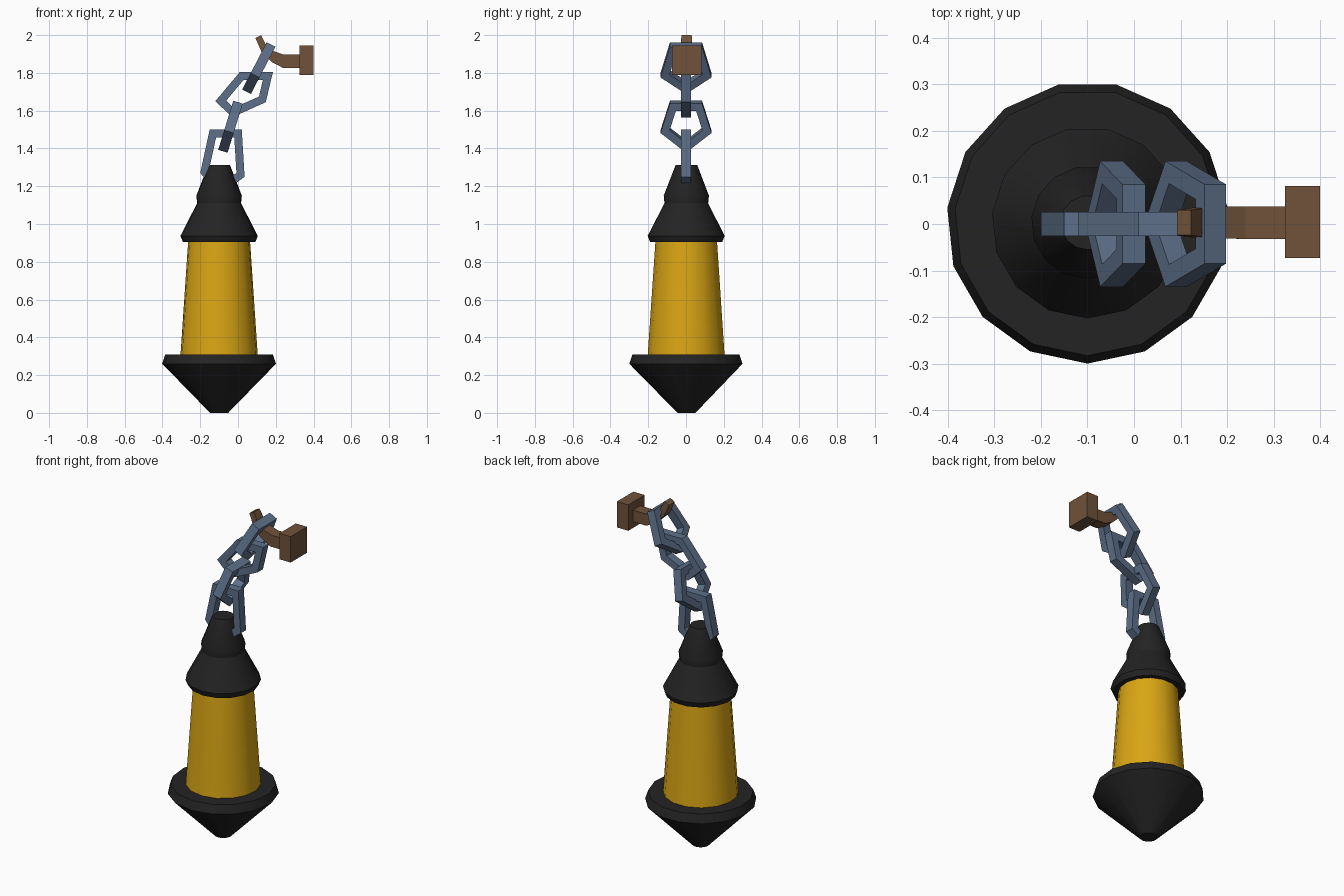
import bpy, bmesh, math
from mathutils import Vector

if "Cube" in bpy.data.objects:
    bpy.data.objects.remove(bpy.data.objects["Cube"])


def material(name, rgb):
    m = bpy.data.materials.new(name)
    m.use_nodes = True
    m.diffuse_color = (*rgb, 1)
    m.node_tree.nodes["Principled BSDF"].inputs["Base Color"].default_value = (*rgb, 1)
    return m


black = material("black iron", (0.017, 0.017, 0.017))
amber = material("amber glass", (0.70, 0.38, 0.007))
steel = material("blue steel", (0.11, 0.16, 0.25))
wood = material("brown wood", (0.16, 0.085, 0.042))


def build(name, rings, mat, caps=True, smooth=False):
    """Bridge a list of equal-sized point rings; closed loop when caps is False."""
    bm = bmesh.new()
    loops = [[bm.verts.new(p) for p in r] for r in rings]
    n = len(loops[0])
    for k in range(len(loops) - (1 if caps else 0)):
        a, b = loops[k], loops[(k + 1) % len(loops)]
        for i in range(n):
            j = (i + 1) % n
            bm.faces.new((a[i], a[j], b[j], b[i]))
    if caps:
        bm.faces.new(loops[0])
        bm.faces.new(loops[-1])
    bmesh.ops.recalc_face_normals(bm, faces=bm.faces)
    me = bpy.data.meshes.new(name)
    bm.to_mesh(me)
    bm.free()
    me.materials.append(mat)
    ob = bpy.data.objects.new(name, me)
    bpy.context.collection.objects.link(ob)
    if smooth:
        bpy.ops.object.select_all(action="DESELECT")
        ob.select_set(True)
        bpy.context.view_layer.objects.active = ob
        bpy.ops.object.shade_smooth_by_angle(angle=math.radians(30))


def turned(name, profile, mat, sides=15):
    """Round part from (radius, height) pairs around the lantern axis."""
    rings = []
    for r, z in profile:
        angles = [math.tau * i / sides - math.pi / 2 for i in range(sides)]
        rings.append([(-0.1 + r * math.cos(a), 0.003 + r * math.sin(a), z) for a in angles])
    build(name, rings, mat, smooth=True)


def link(name, corners, width=0.052, depth=0.042):
    """Chain link: mitred bar swept round a flat pentagon of outer corners."""
    pts = [Vector(c) for c in corners]
    normal = (pts[1] - pts[0]).cross(pts[2] - pts[0]).normalized()
    centre = sum(pts, Vector()) / len(pts)
    rings = []
    for i, p in enumerate(pts):
        u = (pts[i - 1] - p).normalized()
        v = (pts[(i + 1) % len(pts)] - p).normalized()
        inward = (u + v).normalized()
        miter = depth / math.sin(u.angle(v) / 2)
        side = normal * width / 2
        q = p + inward * miter
        rings.append([p + side, p - side, q - side, q + side])
    build(name, rings, steel, caps=False)


def cross_link(name, apex, flat, shoulder):
    """Link turned across the chain, given its (x, z) ends and shoulder position."""
    a, f = Vector((apex[0], 0, apex[1])), Vector((flat[0], 0, flat[1]))
    s, y = a.lerp(f, shoulder), Vector((0, 1, 0))
    link(name, [a, s + y * 0.135, f + y * 0.085, f - y * 0.085, s - y * 0.135])


# Lantern body
turned("base", [(0.048, 0), (0.303, 0.26), (0.286, 0.31)], black)
turned("glass", [(0.206, 0.30), (0.164, 0.92)], amber)
turned("cap", [(0.193, 0.905), (0.206, 0.937), (0.117, 1.11),
               (0.121, 1.15), (0.058, 1.312)], black)

# Chain, from the cap up to the hook
link("chain_link_1", [(x, 0, z) for x, z in
     ((-0.15, 1.5), (0.02, 1.5), (0.035, 1.25), (-0.1, 1.15), (-0.2, 1.27))])
cross_link("chain_link_2", (-0.08, 1.385), (0.0, 1.645), 0.4)
link("chain_link_3", [(x, 0, z) for x, z in
     ((0.01, 1.805), (0.185, 1.805), (0.147, 1.645), (-0.03, 1.565), (-0.12, 1.65))])
cross_link("chain_link_4", (0.045, 1.70), (0.175, 1.95), 0.35)

# Hook arm, tapering to the tip
upper = [(0.33, 1.897), (0.24, 1.897), (0.19, 1.915), (0.155, 1.935), (0.122, 2.0)]
lower = [(0.33, 1.827), (0.237, 1.827), (0.18, 1.857), (0.125, 1.91), (0.092, 1.985)]
arm = []
for (ux, uz), (lx, lz), w in zip(upper, lower, (0.035, 0.035, 0.034, 0.032, 0.027)):
    arm.append([(ux, w + 0.003, uz), (ux, 0.003 - w, uz), (lx, 0.003 - w, lz), (lx, w + 0.003, lz)])
build("hook_arm", arm, wood)

# Wall block
build("wall_block", [[(x, -0.073, 1.79), (x, 0.082, 1.79), (x, 0.082, 1.945), (x, -0.073, 1.945)]
                     for x in (0.325, 0.4)], wood)
